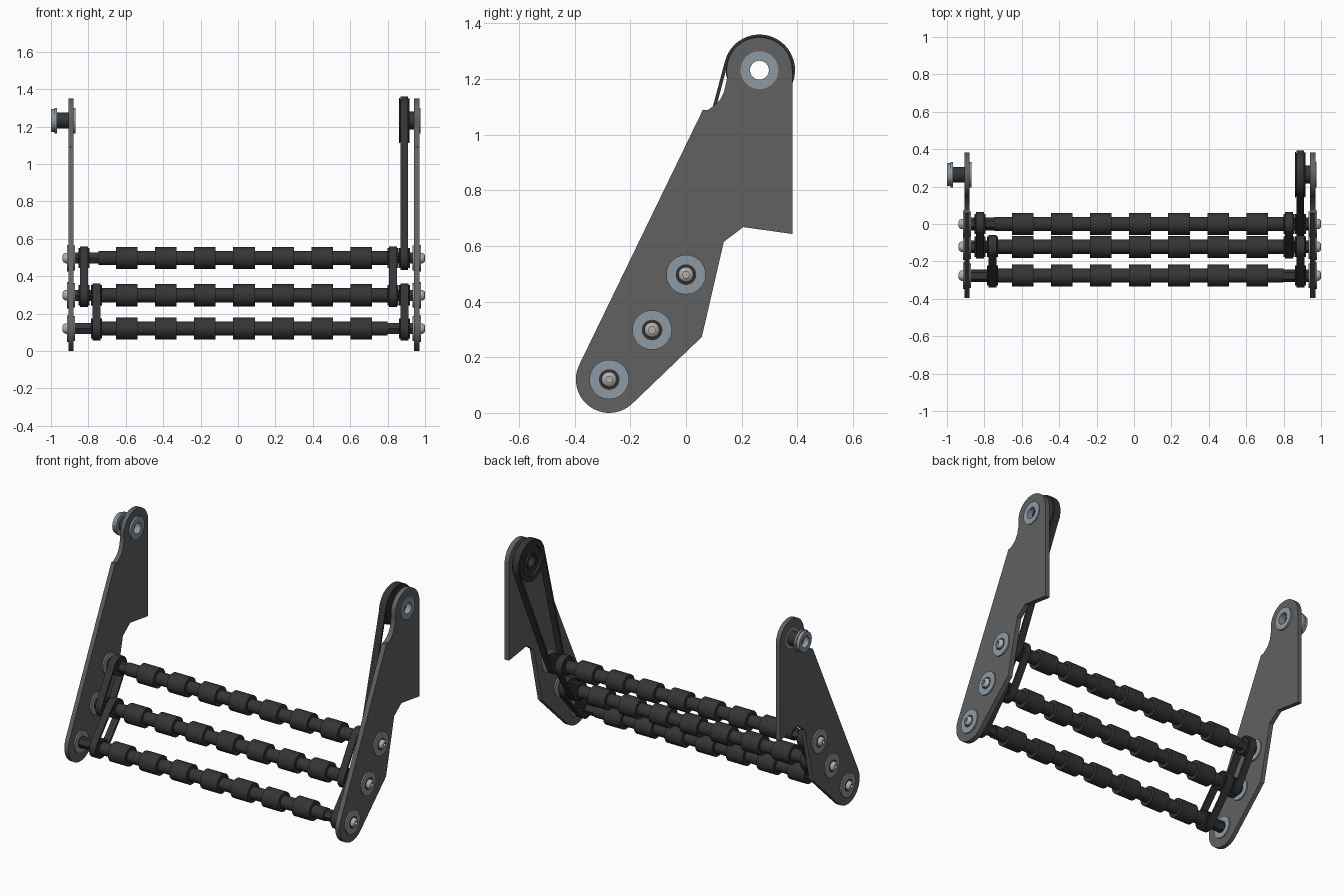
import bpy, bmesh
from math import sin, cos, pi, acos, atan2, hypot, radians

if "Cube" in bpy.data.objects:
    bpy.data.objects.remove(bpy.data.objects["Cube"])


def material(name, rgb):
    m = bpy.data.materials.new(name)
    m.diffuse_color = (*rgb, 1)
    m.use_nodes = True
    m.node_tree.nodes["Principled BSDF"].inputs["Base Color"].default_value = m.diffuse_color
    return m


PLATE = material("plate_grey", (0.12, 0.12, 0.12))
BLACK = material("black_plastic", (0.035, 0.035, 0.035))
STEEL = material("blue_steel", (0.27, 0.32, 0.37))
BOLT = material("bolt_metal", (0.45, 0.44, 0.41))

AXES = [(0.0, 0.497), (-0.122, 0.298), (-0.276, 0.12)]
TOP = (0.264, 1.232)


# 2D outlines in the (y, z) plane
def arc(c, r, a0, a1, n):
    return [(c[0] + r * cos(a0 + (a1 - a0) * i / n), c[1] + r * sin(a0 + (a1 - a0) * i / n))
            for i in range(n + 1)]


def circle(c, r, n=40):
    return arc(c, r, 0, 2 * pi, n)[:-1]


def gear(c, r, teeth, depth):
    n = teeth * 4
    return [(c[0] + (r - depth * (i % 4 > 1)) * cos(2 * pi * i / n),
             c[1] + (r - depth * (i % 4 > 1)) * sin(2 * pi * i / n)) for i in range(n)]


def finish(name, mesh, mat):
    bm = bmesh.new()
    bm.from_mesh(mesh)
    bmesh.ops.remove_doubles(bm, verts=bm.verts, dist=1e-5)
    bmesh.ops.recalc_face_normals(bm, faces=bm.faces)
    bm.to_mesh(mesh)
    bm.free()
    mesh.materials.clear()
    mesh.materials.append(mat)
    ob = bpy.data.objects.new(name, mesh)
    bpy.context.collection.objects.link(ob)
    bpy.context.view_layer.objects.active = ob
    bpy.ops.object.select_all(action='DESELECT')
    ob.select_set(True)
    bpy.ops.object.shade_smooth_by_angle(angle=radians(25))
    return ob


def extrude(name, loops, x0, x1, mat):
    """Filled outline (first loop) with holes (other loops), from x0 to x1."""
    cu = bpy.data.curves.new(name, 'CURVE')
    cu.dimensions, cu.fill_mode = '2D', 'BOTH'
    cu.extrude = abs(x1 - x0) / 2
    for pts in loops:
        sp = cu.splines.new('POLY')
        sp.points.add(len(pts) - 1)
        for p, (y, z) in zip(sp.points, pts):
            p.co = (y, z, 0, 1)
        sp.use_cyclic_u = True
    tmp = bpy.data.objects.new(name + "_tmp", cu)
    bpy.context.collection.objects.link(tmp)
    dg = bpy.context.evaluated_depsgraph_get()
    mesh = bpy.data.meshes.new_from_object(tmp.evaluated_get(dg))
    bpy.data.objects.remove(tmp)
    for v in mesh.vertices:
        y, z, x = v.co
        v.co = (x + (x0 + x1) / 2, y, z)
    return finish(name, mesh, mat)


def button_bolt(name, c, x, s):
    """Domed bolt head with hex socket, pointing along s."""
    bm = bmesh.new()
    rings = []
    for dx, r, n_hex in [(0, .028, 0), (.008, .028, 0), (.017, .023, 0), (.022, .015, 0),
                         (.022, .013, 1), (.008, .013, 1)]:
        ring = []
        for i in range(24):
            a = 2 * pi * i / 24
            k = cos(pi / 6) / cos((a % (pi / 3)) - pi / 6) if n_hex else 1
            ring.append(bm.verts.new((x + s * dx, c[0] + r * k * cos(a), c[1] + r * k * sin(a))))
        rings.append(ring)
    for a, b in zip(rings, rings[1:]):
        for i in range(24):
            j = (i + 1) % 24
            bm.faces.new((a[i], a[j], b[j], b[i]))
    bm.faces.new(rings[0])
    bm.faces.new(rings[-1])
    me = bpy.data.meshes.new(name)
    bm.to_mesh(me)
    bm.free()
    finish(name, me, BOLT)


def belt(name, a, ra, b, rb, x0, x1, t=0.012):
    """Belt around two pulleys, ra and rb being the outer radii."""
    th = atan2(b[1] - a[1], b[0] - a[0])
    ph = acos((ra - rb) / hypot(b[0] - a[0], b[1] - a[1]))
    loops = [arc(a, ra - o, th + ph, th - ph + 2 * pi, 24) + arc(b, rb - o, th - ph, th + ph, 24)
             for o in (0, t)]
    extrude(name, loops, x0, x1, BLACK)


# Side plates with bearing holes
outline = (arc(TOP, .118, 0, radians(192), 24)
           + [(.137, 1.155), (.122, 1.125), (.1, 1.104), (.077, 1.088), (.06, 1.088)]
           + arc(AXES[2], .12, radians(155), radians(312), 20)
           + [(.057, .273), (.136, .615), (.206, .668), (.382, .643)])
SIDES = {"left": (-.88, -.907, -1), "right": (.94, .97, 1)}   # inner x, outer x, outward
for side, (xi, xo, s) in SIDES.items():
    extrude(side + "_plate", [outline] + [circle(c, .06) for c in AXES + [TOP]], xi, xo, PLATE)
    # Roller bearings and end bolts
    for k, c in enumerate(AXES, 1):
        hole = circle(c, .037)
        tag = f"{side}_bearing_{k}"
        extrude(tag + "_body", [circle(c, .06), hole], xi, xo, STEEL)
        extrude(tag + "_outer_flange", [circle(c, .071), hole], xo, xo + s * .008, STEEL)
        extrude(tag + "_inner_flange", [circle(c, .066), hole], xi, xi - s * .008, STEEL)
        button_bolt(f"{side}_bolt_{k}", c, xo + s * .008, s)

# Top pivot bearings
bore = circle(TOP, .034, 6)
round_bore = circle(TOP, .034, 24)
extrude("right_pivot_bearing", [circle(TOP, .06), round_bore], .94, .972, STEEL)
extrude("right_pivot_flange", [circle(TOP, .068), round_bore], .97, .975, STEEL)
extrude("left_pivot_bearing", [circle(TOP, .06), round_bore], -.907, -.88, STEEL)
extrude("left_pivot_flange", [circle(TOP, .068), round_bore], -.88, -.869, STEEL)
extrude("left_pivot_spacer", [circle(TOP, .042), round_bore], -.97, -.907, BLACK)
extrude("left_outer_bearing_flange", [circle(TOP, .068), round_bore], -.98, -.968, STEEL)
extrude("left_outer_bearing", [circle(TOP, .061), round_bore], -1.0, -.98, STEEL)

# Drive pulley: flanged toothed rim, recessed web and hub
extrude("drive_pulley_rim", [gear(TOP, .116, 36, .006), circle(TOP, .09)], .866, .912, BLACK)
extrude("drive_pulley_web", [circle(TOP, .092), round_bore], .875, .905, BLACK)
for n, x in (("inner", .862), ("outer", .912)):
    extrude(f"drive_pulley_{n}_flange", [circle(TOP, .121), circle(TOP, .09)], x, x + .004, BLACK)
extrude("drive_pulley_hub", [circle(TOP, .048), gear(TOP, .038, 12, .004)], .864, .94, BLACK)

# Rollers: hex shaft, tube and seven sleeves
TUBES = [(-.745, .80), (-.735, .80), (-.735, .80)]
for k, c in enumerate(AXES, 1):
    extrude(f"roller_{k}_hex_shaft", [circle(c, .034, 6)], -.912, .976, BLACK)
    for x0, x1 in ((-.912, -.872), (.932, .976)):
        extrude(f"roller_{k}_collar", [circle(c, .037)], x0, x1, BLACK)
    extrude(f"roller_{k}_tube", [circle(c, .038)], *TUBES[k - 1], BLACK)
    for i in range(7):
        x = -.595 + i * .209
        extrude(f"roller_{k}_sleeve_{i + 1}", [circle(c, .059), circle(c, .037)],
                x - .058, x + .058, BLACK)

# Small toothed pulleys: roller index and belt lane centre
UPPER_L, LOWER_L, UPPER_R, LOWER_R = -.823, -.757, .828, .89
for k, x in [(0, UPPER_L), (1, UPPER_L), (1, LOWER_L), (2, LOWER_L),
             (0, UPPER_R), (1, UPPER_R), (0, LOWER_R), (1, LOWER_R), (2, LOWER_R)]:
    extrude(f"roller_{k + 1}_pulley", [gear(AXES[k], .054, 18, .007)], x - .03, x + .03, BLACK)

# Belts
for name, a, b, x in [("left_upper_belt", 0, 1, UPPER_L), ("left_lower_belt", 1, 2, LOWER_L),
                      ("right_upper_belt", 0, 1, UPPER_R), ("right_lower_belt", 1, 2, LOWER_R)]:
    belt(name, AXES[a], .063, AXES[b], .063, x - .022, x + .022)
belt("drive_belt", TOP, .128, AXES[0], .063, .868, .91)
